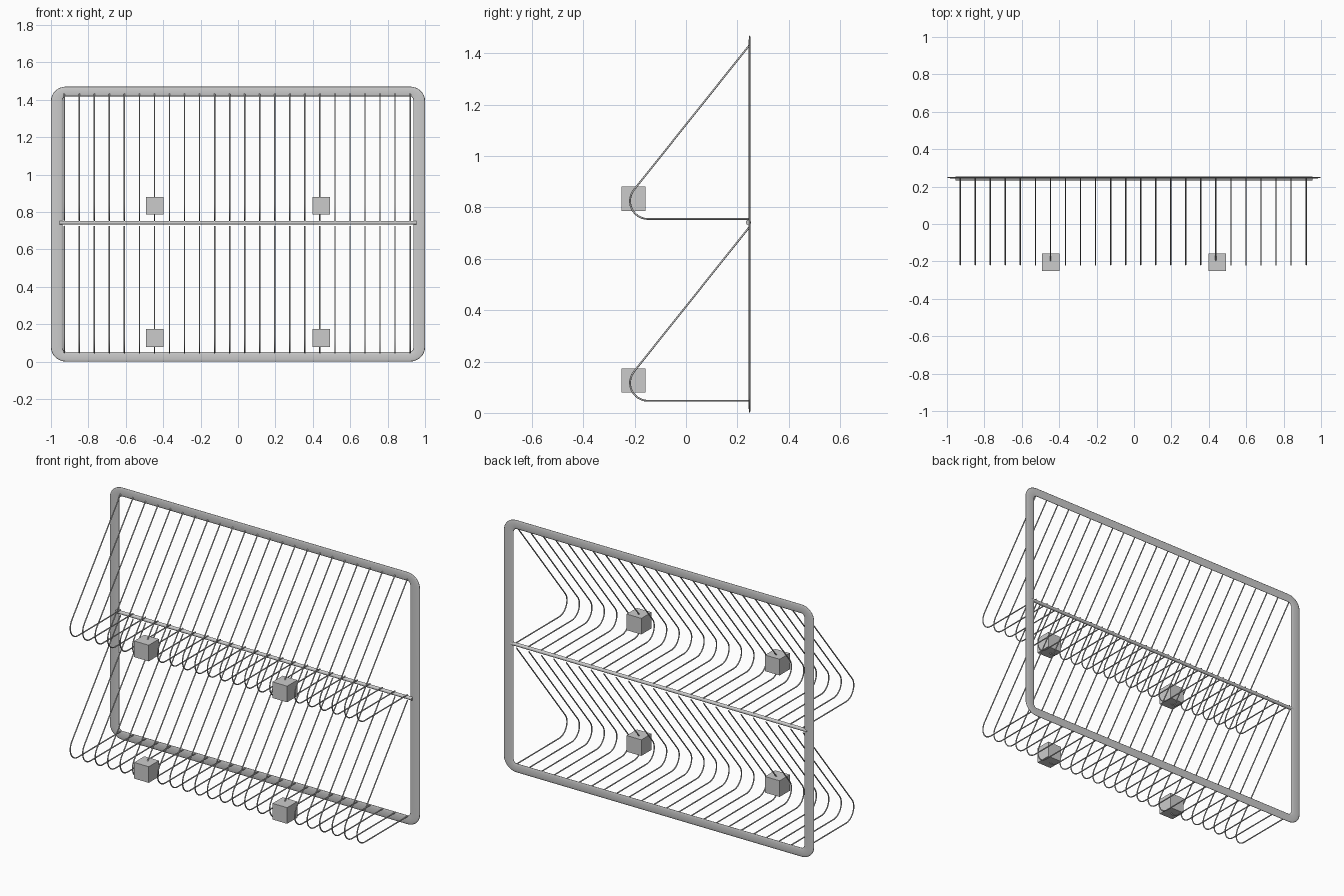
import bpy, bmesh
from math import sin, cos, pi, atan2, acos, hypot

if "Cube" in bpy.data.objects:
    bpy.data.objects.remove(bpy.data.objects["Cube"])

BACK_Y = 0.248


def mesh_object(name, bm, smooth=True):
    bmesh.ops.recalc_face_normals(bm, faces=bm.faces)
    for f in bm.faces:
        f.smooth = smooth
    me = bpy.data.meshes.new(name)
    bm.to_mesh(me)
    bm.free()
    ob = bpy.data.objects.new(name, me)
    bpy.context.collection.objects.link(ob)
    return ob


# Flattened tube swept around a rounded rectangle
def build_frame():
    half_x, half_z, mid_z, r = 0.969, 0.709, 0.735, 0.05
    rx, rz, ry = 0.031, 0.026, 0.004
    sides, steps = 16, 8
    bm = bmesh.new()
    rings = []
    for q, (sx, sz) in enumerate([(1, 1), (-1, 1), (-1, -1), (1, -1)]):
        for i in range(steps + 1):
            a = (q + i / steps) * pi / 2
            x = sx * (half_x - r) + r * cos(a)
            z = mid_z + sz * (half_z - r) + r * sin(a)
            ring = []
            for k in range(sides):
                t = 2 * pi * k / sides
                ring.append(bm.verts.new((x + rx * cos(a) * cos(t),
                                          BACK_Y + ry * sin(t),
                                          z + rz * sin(a) * cos(t))))
            rings.append(ring)
    for i, a in enumerate(rings):
        b = rings[(i + 1) % len(rings)]
        for k in range(sides):
            n = (k + 1) % sides
            bm.faces.new((a[k], a[n], b[n], b[k]))
    mesh_object("outer_frame", bm)


# Side profile of one wire: slanted line, round front bend, flat shelf
def wire_profile():
    top = (0.247, 1.432)
    cy, cz, r = -0.148, 0.825, 0.07
    dy, dz = top[0] - cy, top[1] - cz
    start = atan2(dz, dy) + acos(r / hypot(dy, dz))
    end = 1.5 * pi
    pts = [top]
    for i in range(13):
        a = start + (end - start) * i / 12
        pts.append((cy + r * cos(a), cz + r * sin(a)))
    pts.append((0.247, cz - r))
    return pts


# A row of 24 bent wires in one curve object
def build_wires(name, drop):
    cu = bpy.data.curves.new(name, 'CURVE')
    cu.dimensions = '3D'
    cu.bevel_depth = 0.0035
    cu.bevel_resolution = 2
    cu.use_fill_caps = True
    pts = wire_profile()
    for i in range(24):
        x = -0.929 + i * 0.0804
        sp = cu.splines.new('POLY')
        sp.points.add(len(pts) - 1)
        for p, (y, z) in zip(sp.points, pts):
            p.co = (x, y, z - drop, 1)
        sp.use_smooth = True
    ob = bpy.data.objects.new(name, cu)
    bpy.context.collection.objects.link(ob)


build_frame()
build_wires("upper_wires", 0)
build_wires("lower_wires", 0.708)

# Horizontal middle bar
bpy.ops.mesh.primitive_cylinder_add(vertices=16, radius=0.01, depth=1.91,
                                    location=(0, 0.243, 0.742),
                                    rotation=(0, pi / 2, 0))
bpy.context.object.name = "middle_bar"
bpy.ops.object.shade_smooth_by_angle()

# Four small blocks on the front bends
for row, z in (("lower", 0.126), ("upper", 0.834)):
    for side, x in (("left", -0.446), ("right", 0.446)):
        bpy.ops.mesh.primitive_cube_add(size=0.094, location=(x, -0.205, z))
        bpy.context.object.name = f"{row}_{side}_block"
